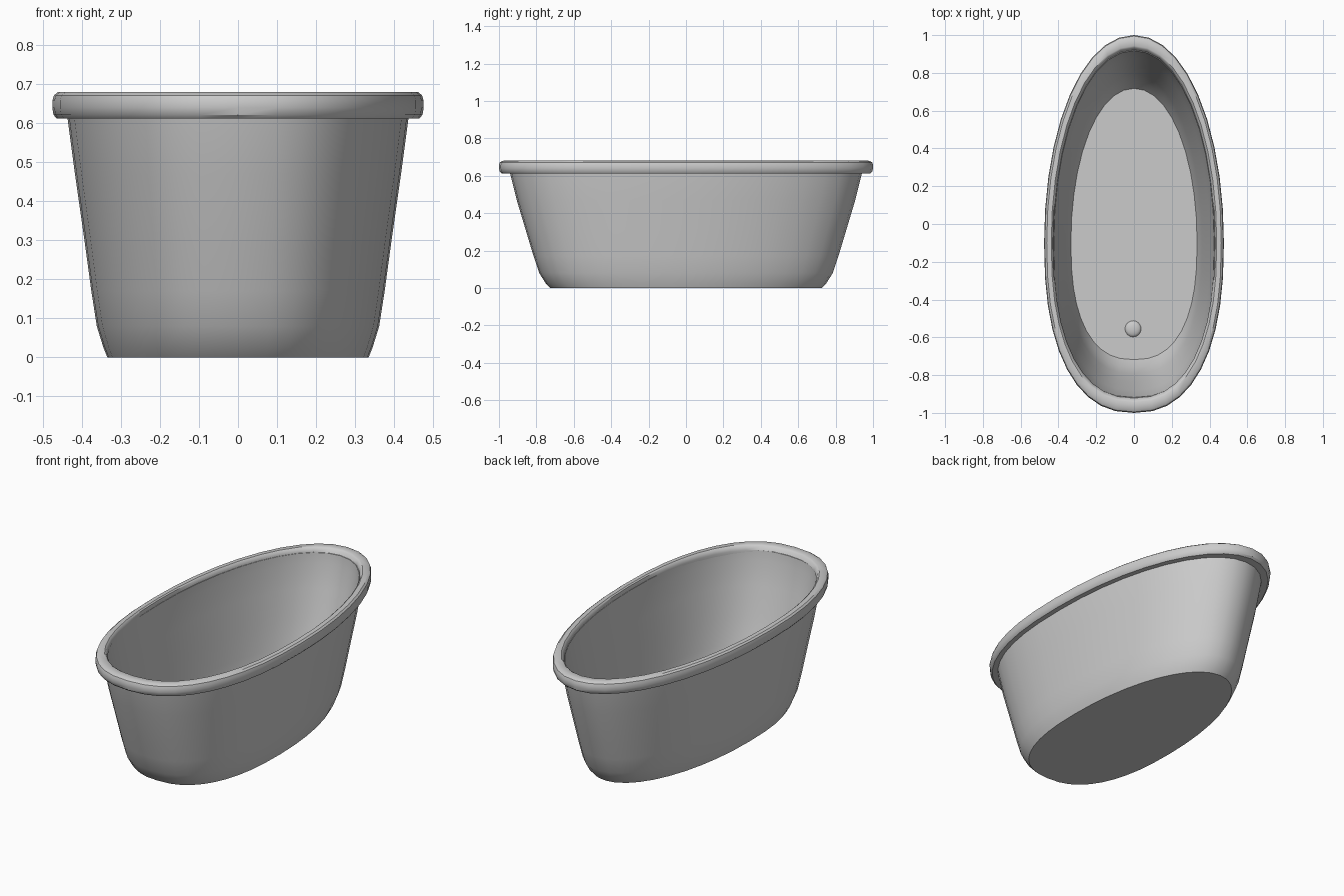
import bpy, bmesh
from math import sin, cos, pi, radians, copysign

if "Cube" in bpy.data.objects:
    bpy.data.objects.remove(bpy.data.objects["Cube"])

SEG = 40
MID = -0.1          # y of the widest point of the egg-shaped outline


def outline(bm, half_w, half_l, z, blunt):
    """Egg-shaped ring: plain ellipse at the back, blunter at the front."""
    verts = []
    for i in range(SEG):
        a = 2 * pi * i / SEG
        s, c = sin(a), cos(a)
        e = 2 / blunt if s < 0 else 2 / 2.05
        x = half_w * copysign(abs(c) ** e, c)
        y = (half_l - MID if s > 0 else half_l + MID) * copysign(abs(s) ** e, s)
        verts.append(bm.verts.new((x, y + MID, z)))
    return verts


def loft(name, sections, closed, blunt=2.35):
    bm = bmesh.new()
    rings = [outline(bm, w, l, z, blunt) for w, l, z in sections]
    pairs = list(zip(rings, rings[1:]))
    if closed:
        pairs.append((rings[-1], rings[0]))
    else:
        bm.faces.new(rings[0])
        bm.faces.new(rings[-1])
    for a, b in pairs:
        for i in range(SEG):
            j = (i + 1) % SEG
            bm.faces.new((a[i], a[j], b[j], b[i]))
    bmesh.ops.recalc_face_normals(bm, faces=bm.faces)
    return finish(name, bm)


def finish(name, bm):
    me = bpy.data.meshes.new(name)
    bm.to_mesh(me)
    bm.free()
    ob = bpy.data.objects.new(name, me)
    bpy.context.collection.objects.link(ob)
    bpy.context.view_layer.objects.active = ob
    ob.select_set(True)
    bpy.ops.object.shade_smooth_by_angle(angle=radians(35))
    ob.select_set(False)
    return ob


# Tub shell: up the outer wall, over the top, down the inside to the floor
loft("tub_shell", [
    (0.335, 0.725, 0.00), (0.345, 0.75, 0.025), (0.362, 0.785, 0.08),
    (0.376, 0.815, 0.17), (0.395, 0.857, 0.31), (0.418, 0.905, 0.47),
    (0.438, 0.942, 0.62), (0.441, 0.948, 0.655),
    (0.424, 0.918, 0.655), (0.420, 0.912, 0.60), (0.402, 0.880, 0.47),
    (0.380, 0.835, 0.31), (0.361, 0.793, 0.17), (0.348, 0.758, 0.085),
    (0.334, 0.718, 0.03),
], closed=False, blunt=2.45)

# Rolled rim around the top edge
loft("rim", [
    (0.432, 0.930, 0.612), (0.465, 0.985, 0.612), (0.473, 0.996, 0.622),
    (0.476, 1.000, 0.640), (0.476, 1.000, 0.658), (0.472, 0.995, 0.672),
    (0.462, 0.982, 0.680), (0.438, 0.943, 0.681), (0.431, 0.933, 0.675),
    (0.426, 0.922, 0.655),
], closed=True)

# Domed drain plug on the floor near the front
bm = bmesh.new()
bmesh.ops.create_uvsphere(bm, u_segments=16, v_segments=8, radius=0.043)
for v in bm.verts:
    v.co.z *= 0.35
    v.co.x -= 0.005
    v.co.y -= 0.555
    v.co.z += 0.03
finish("drain_plug", bm)
